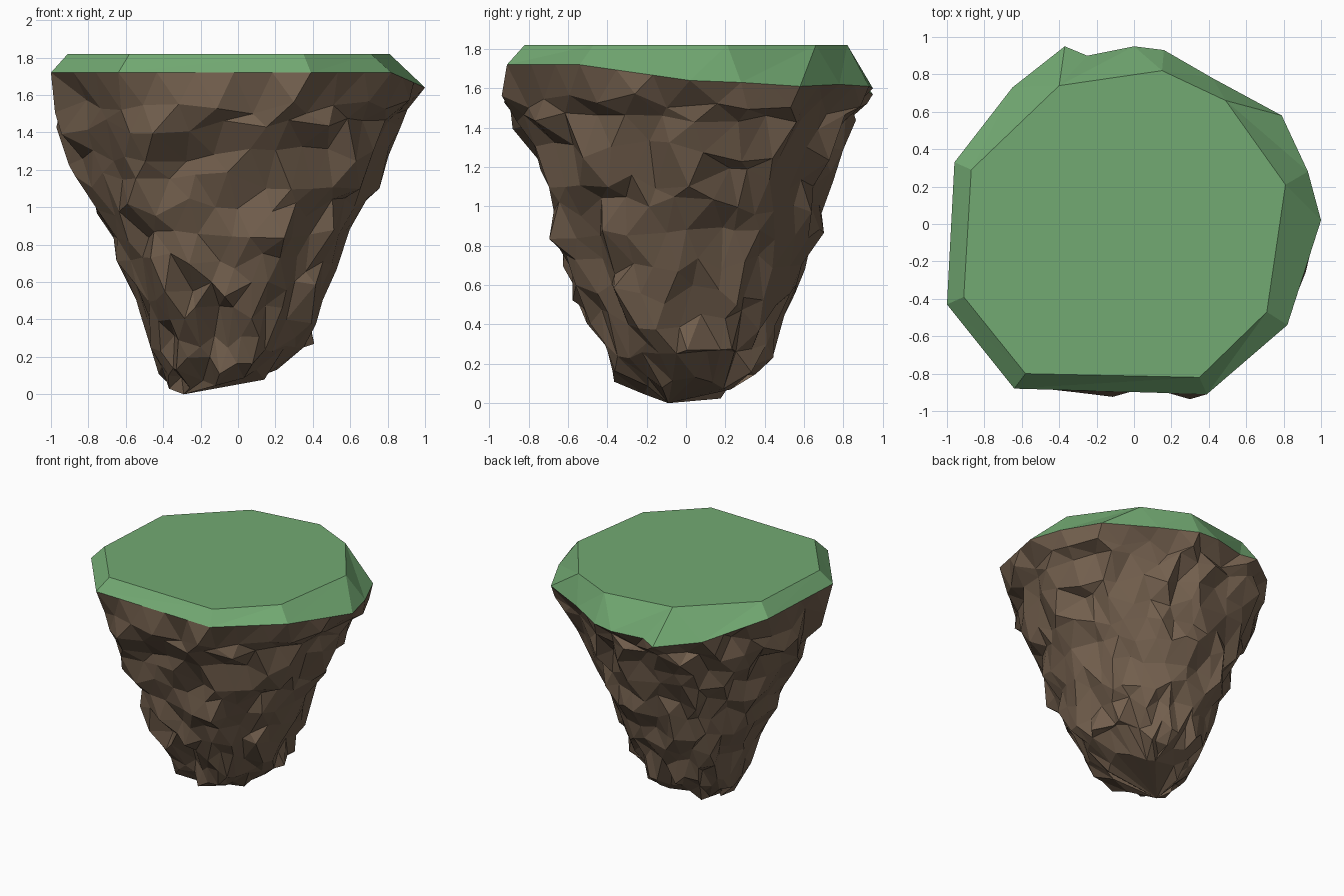
import bpy, bmesh, random
from mathutils import Vector

if "Cube" in bpy.data.objects:
    bpy.data.objects.remove(bpy.data.objects["Cube"])

random.seed(11)


def material(name, rgb):
    m = bpy.data.materials.new(name)
    m.diffuse_color = (*rgb, 1)
    m.use_nodes = True
    m.node_tree.nodes["Principled BSDF"].inputs["Base Color"].default_value = m.diffuse_color
    return m


def finish(bm, name, mat):
    bmesh.ops.recalc_face_normals(bm, faces=bm.faces[:])
    me = bpy.data.meshes.new(name)
    bm.to_mesh(me)
    bm.free()
    me.materials.append(mat)
    ob = bpy.data.objects.new(name, me)
    bpy.context.collection.objects.link(ob)


# Flat top outline, and lower rim as (x, y, z, matching top corner)
TOP = [(-.58, -.80), (.35, -.82), (.71, -.47), (.81, .21), (.49, .66),
       (.15, .82), (-.40, .74), (-.87, .29), (-.91, -.39)]
RIM = [(-.64, -.88, 1.72, 0), (.39, -.91, 1.72, 1), (.82, -.54, 1.72, 2),
       (1.0, .02, 1.64, 3), (.93, .28, 1.63, 3), (.79, .58, 1.61, 4),
       (.42, .78, 1.62, 4), (.16, .93, 1.61, 5), (0, .95, 1.60, 5),
       (-.25, .90, 1.59, 6), (-.37, .95, 1.57, 6), (-.65, .73, 1.60, 6),
       (-.96, .33, 1.72, 7), (-1.0, -.43, 1.72, 8)]

# Grass cap: flat top with a faceted sloping edge
bm = bmesh.new()
top = [bm.verts.new((x, y, 1.82)) for x, y in TOP]
rim = [bm.verts.new(p[:3]) for p in RIM]
bm.faces.new(top)
for i in range(len(RIM)):
    j = (i + 1) % len(RIM)
    a, b = RIM[i][3], RIM[j][3]
    bm.faces.new((rim[i], rim[j], top[b]))
    if a != b:
        bm.faces.new((rim[i], top[b], top[a]))
finish(bm, "grass_cap", material("grass", (.17, .40, .17)))

# Rock body: rim outline shrunk down through rings (z, x-, x+, y-, y+)
RINGS = [(1.55, -.97, .94, -.92, .93), (1.42, -.94, .88, -.85, .89),
         (1.28, -.87, .83, -.78, .79), (1.14, -.82, .77, -.72, .74),
         (1.00, -.78, .71, -.68, .70), (.85, -.71, .62, -.66, .66),
         (.70, -.65, .56, -.61, .61), (.55, -.58, .50, -.56, .56),
         (.42, -.52, .43, -.50, .50), (.28, -.48, .39, -.40, .45),
         (.15, -.44, .37, -.37, .36), (.06, -.34, .20, -.20, .25)]

outline = []
for i, p in enumerate(RIM):
    a, b = Vector(p[:3]), Vector(RIM[(i + 1) % len(RIM)][:3])
    n = max(1, round((b - a).length / .2))
    outline += [a.lerp(b, k / n) for k in range(n)]
N = len(outline)

bm = bmesh.new()
rows = [[bm.verts.new(p) for p in outline]]
for r, (z, x0, x1, y0, y1) in enumerate(RINGS):
    row = []
    for i, p in enumerate(outline):
        q = p
        if r % 2 == 0:
            q = (p + outline[(i + 1) % N]) / 2
        x = x0 + (x1 - x0) * (q.x + 1) / 2
        y = y0 + (y1 - y0) * (q.y + .91) / 1.86
        s = 1 + random.uniform(-.085, .035)
        tilt = .28 * max(0, x + .1) if z < .2 else 0
        v = Vector((x * s, y * s, min(z, q.z - .1) + tilt))
        jit = .022 + .012 * (z > .3)
        v += Vector([random.uniform(-jit, jit) for _ in range(2)]
                    + [random.uniform(-.055, .055)])
        v.x = max(-1, min(1, v.x))
        v.z = max(.015, v.z)
        row.append(bm.verts.new(v))
    rows.append(row)

for r in range(len(RINGS)):
    up, lo = rows[r], rows[r + 1]
    for i in range(N):
        j = (i + 1) % N
        if r % 2 == 0:
            tris = ((up[i], lo[i], up[j]), (up[j], lo[i], lo[j]))
        else:
            tris = ((up[i], lo[i], lo[j]), (up[i], lo[j], up[j]))
        for t in tris:
            bm.faces.new(t)
tip = bm.verts.new((-.29, -.09, 0))
for i in range(N):
    bm.faces.new((rows[-1][i], tip, rows[-1][(i + 1) % N]))

# Merge crowded points for irregular facets
loose = [v for row in rows[1:] for v in row]
bmesh.ops.remove_doubles(bm, verts=loose, dist=.06)
finish(bm, "rock_body", material("rock", (.17, .115, .075)))
